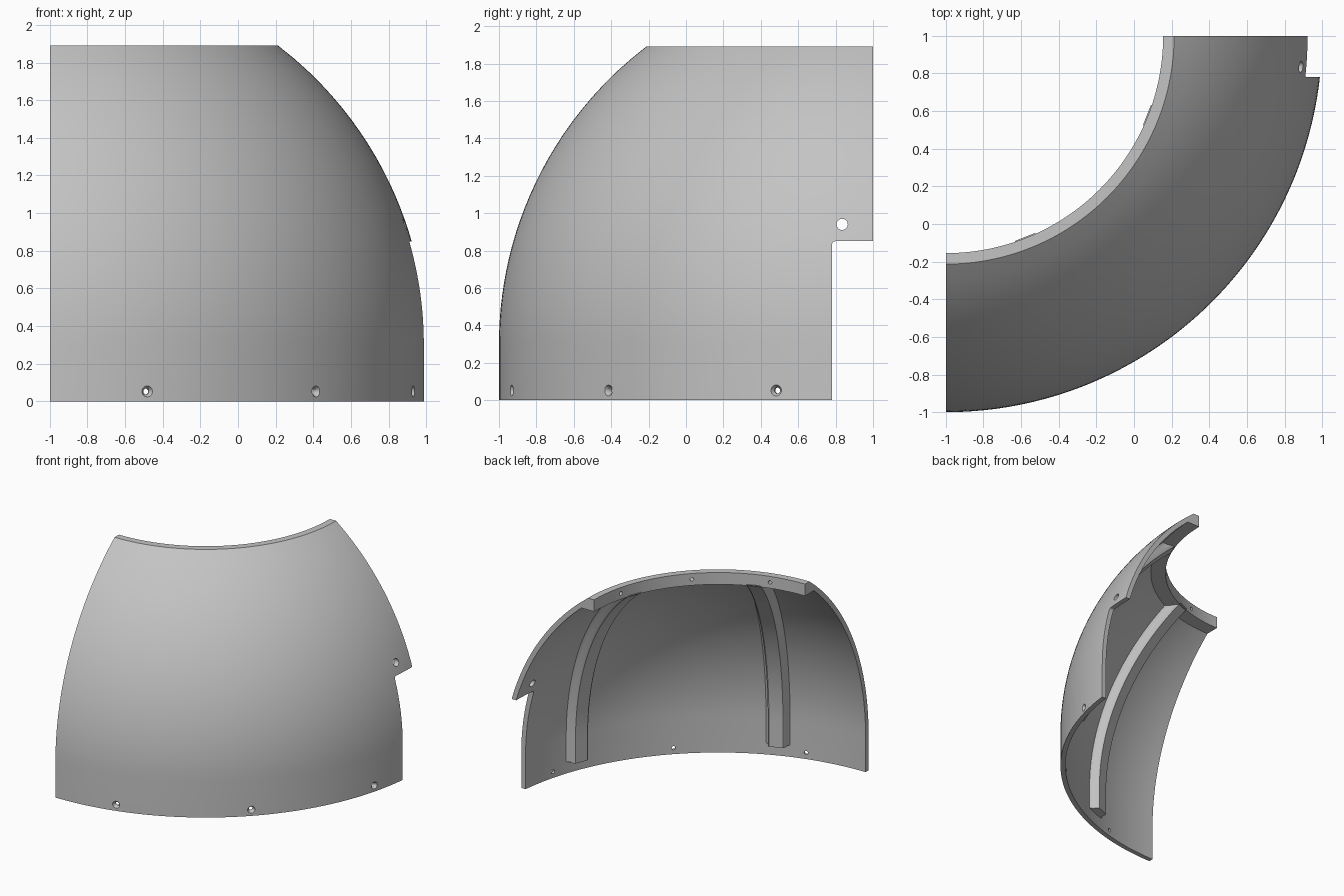
import bpy, bmesh, math
from mathutils import Vector, Matrix

if "Cube" in bpy.data.objects:
    bpy.data.objects.remove(bpy.data.objects["Cube"])

AX, AY = -1.0, 1.0          # vertical axis of the dome
ZC, R_OUT, R_IN = 0.3, 2.0, 1.96   # sphere centre height, shell radii
TOP, LIP_Z, LIP_R = 1.89, 1.79, 1.155

grey = bpy.data.materials.new("light grey")
grey.diffuse_color = (0.55, 0.55, 0.55, 1)
grey.use_nodes = True
grey.node_tree.nodes["Principled BSDF"].inputs["Base Color"].default_value = grey.diffuse_color


def radial(deg):
    a = math.radians(deg)
    return Vector((math.cos(a), -math.sin(a), 0))


def dome_r(R, z):
    """Radius at a height: straight wall below, sphere above."""
    return R if z <= ZC else math.sqrt(R * R - (z - ZC) ** 2)


def sweep(name, rings):
    """Closed solid skinned over a row of equal cross-sections."""
    bm = bmesh.new()
    rows = [[bm.verts.new(p) for p in ring] for ring in rings]
    n = len(rows[0])
    for a, b in zip(rows, rows[1:]):
        for i in range(n):
            j = (i + 1) % n
            bm.faces.new((a[i], a[j], b[j], b[i]))
    bm.faces.new(rows[0][::-1])
    bm.faces.new(rows[-1])
    bmesh.ops.recalc_face_normals(bm, faces=bm.faces)
    me = bpy.data.meshes.new(name)
    bm.to_mesh(me)
    bm.free()
    ob = bpy.data.objects.new(name, me)
    bpy.context.collection.objects.link(ob)
    me.materials.append(grey)
    return ob


def select(ob):
    bpy.ops.object.select_all(action='DESELECT')
    ob.select_set(True)
    bpy.context.view_layer.objects.active = ob


def cut(ob, cutter):
    select(ob)
    m = ob.modifiers.new("cut", 'BOOLEAN')
    m.operation, m.solver, m.object = 'DIFFERENCE', 'EXACT', cutter
    bpy.ops.object.modifier_apply(modifier=m.name)
    bpy.data.objects.remove(cutter)


def drill(ob, centre, direction, r1, r2, depth):
    """Round or tapered hole centred on a point."""
    bpy.ops.mesh.primitive_cone_add(vertices=24, radius1=r1, radius2=r2, depth=depth)
    c = bpy.context.object
    c.hide_render = True
    c.matrix_world = Matrix.Translation(centre) @ direction.to_track_quat('Z', 'Y').to_matrix().to_4x4()
    bpy.context.view_layer.update()
    cut(ob, c)


# Shell with thick top lip, turned through a quarter circle
N = 24
outer_z = [0] + [ZC + (TOP - ZC) * i / N for i in range(N + 1)]
inner_z = [LIP_Z - (LIP_Z - ZC) * i / N for i in range(N + 1)] + [0]
profile = [(dome_r(R_OUT, z), z) for z in outer_z]
profile += [(LIP_R, TOP), (LIP_R, LIP_Z)]
profile += [(dome_r(R_IN, z), z) for z in inner_z]
shell = sweep("dome_shell", [
    [Vector((AX, AY, z)) + radial(90 * k / 60) * r for r, z in profile]
    for k in range(61)])

# Corner notch with a small rounded inside corner
x0, x1, y0, z1, f = 0.5, 1.2, 0.78, 0.85, 0.02
outline = [(1.2, -0.2), (y0, -0.2)]
for k in range(7):
    a = math.radians(180 - 15 * k)
    outline.append((y0 + f + f * math.cos(a), z1 - f + f * math.sin(a)))
outline.append((1.2, z1))
notch = sweep("notch_cutter", [[Vector((x, y, z)) for y, z in outline] for x in (x0, x1)])
notch.hide_render = True
cut(shell, notch)

# Countersunk base holes and blind lip holes
axis = Vector((AX, AY, 0))
for deg in (15, 45, 75):
    d = radial(deg)
    base = axis + Vector((0, 0, 0.052))
    drill(shell, base + d * 1.98, d, 0.016, 0.016, 0.2)
    drill(shell, base + d * 1.995, d, 0.016, 0.036, 0.03)
    drill(shell, axis + Vector((0, 0, 1.84)) + d * LIP_R, d, 0.015, 0.015, 0.12)

# Hole above the notch
drill(shell, Vector((0.9, 0.835, 0.94)), Vector((1, 0, 0)), 0.03, 0.03, 0.4)

# Inner ribs following the curve from near the base to the lip
section = [(-0.095, -0.015), (-0.095, 0), (-0.075, 0.025), (-0.066, 0.06), (-0.055, 0.07),
           (0.055, 0.07), (0.066, 0.06), (0.075, 0.025), (0.095, 0), (0.095, -0.015)]
heights = [0.1] + [ZC + (LIP_Z + 0.01 - ZC) * i / N for i in range(N + 1)]
ribs = []
for name, deg in (("right_rib", 21.5), ("left_rib", 68.5)):
    d = radial(deg)
    t = Vector((-d.y, d.x, 0))
    rings = []
    for z in heights:
        ring = []
        for w, h in section:
            r = dome_r(R_IN - h, z)
            ring.append(Vector((AX, AY, z)) + d * math.sqrt(r * r - w * w) + t * w)
        rings.append(ring)
    ribs.append(sweep(name, rings))

for ob in [shell] + ribs:
    select(ob)
    bpy.ops.object.shade_smooth_by_angle(angle=math.radians(35))
